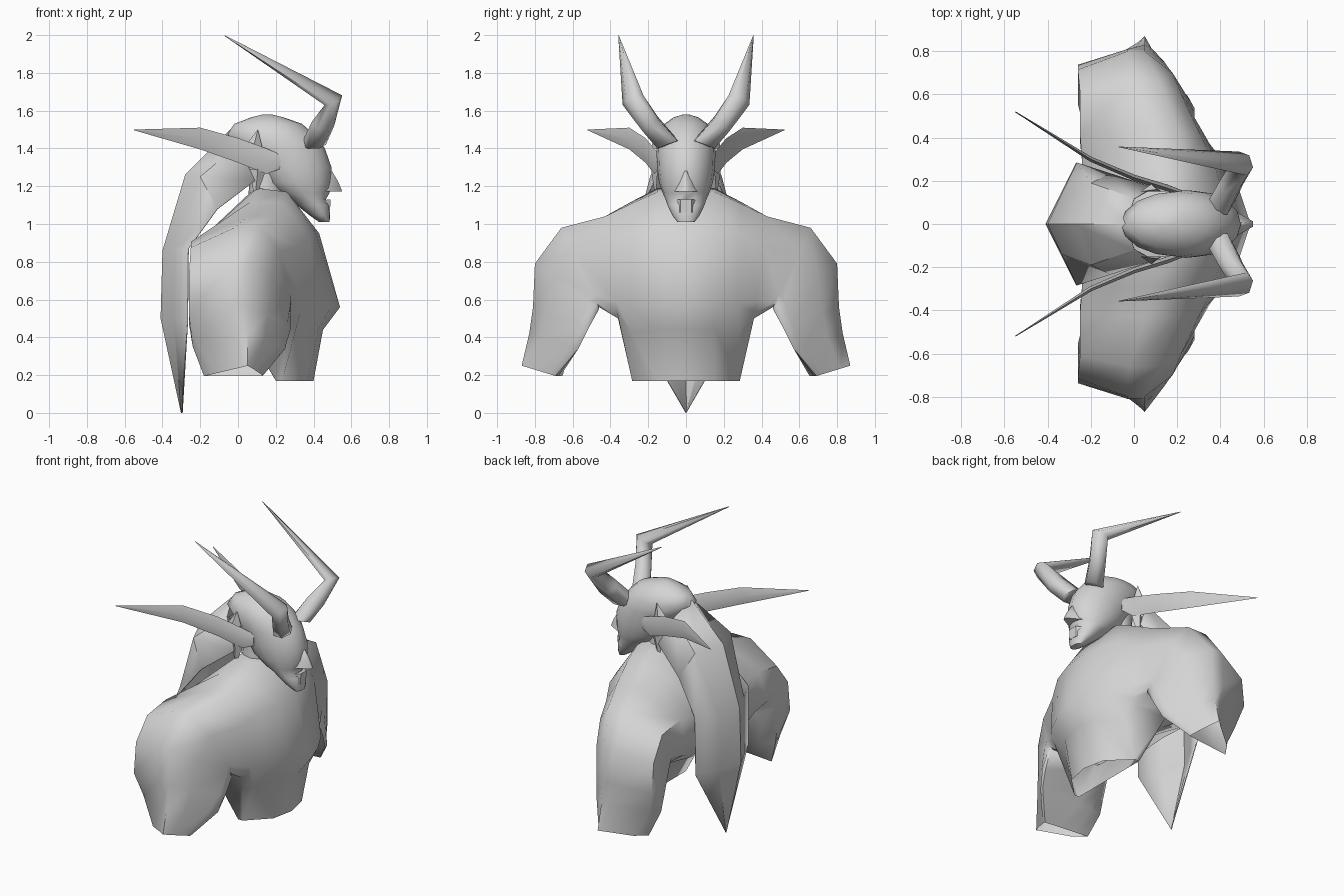
import bpy, bmesh, math
from mathutils import Vector

skin = bpy.data.materials.new("stone grey")
skin.diffuse_color = (0.66, 0.66, 0.66, 1)


def finish(name, bm, angle=45):
    """Turn a bmesh into a named, shaded object."""
    bmesh.ops.remove_doubles(bm, verts=bm.verts, dist=0.0005)
    bmesh.ops.recalc_face_normals(bm, faces=bm.faces)
    me = bpy.data.meshes.new(name)
    bm.to_mesh(me)
    bm.free()
    me.materials.append(skin)
    ob = bpy.data.objects.new(name, me)
    bpy.context.collection.objects.link(ob)
    bpy.ops.object.select_all(action='DESELECT')
    ob.select_set(True)
    bpy.context.view_layer.objects.active = ob
    bpy.ops.object.shade_smooth_by_angle(angle=math.radians(angle))
    return ob


def loft(name, rings, angle=45, caps=True, skip=None):
    """Skin a list of equal-length point rings; skip leaves an open slot."""
    bm = bmesh.new()
    vr = [[bm.verts.new(p) for p in r] for r in rings]
    n = len(vr[0])
    for k, (a, b) in enumerate(zip(vr, vr[1:])):
        for i in range(n):
            if not (skip and skip(k, i)):
                bm.faces.new((a[i], a[(i + 1) % n], b[(i + 1) % n], b[i]))
    if caps:
        bm.faces.new(vr[0])
        bm.faces.new(vr[-1])
    return finish(name, bm, angle)


def level_ring(z, xb, xm, xf, hw, n=16):
    """Horizontal oval: back, widest and front x, half width."""
    pts = []
    for i in range(n):
        t = 2 * math.pi * i / n
        c, s = math.cos(t), math.sin(t)
        pts.append((xm + c * ((xf - xm) if c > 0 else (xm - xb)), s * hw, z))
    return pts


# Trunk sections: y, then (x, z) down the front, under the waist, up the back
trunk = [
    (0.00, ((0.26, 1.17), (0.43, 0.95), (0.54, 0.56), (0.45, 0.44), (0.40, 0.17),
            (0.20, 0.17), (0.03, 0.46), (-0.23, 0.62), (-0.24, 0.88), (0.10, 1.20))),
    (0.15, ((0.26, 1.17), (0.41, 0.95), (0.49, 0.56), (0.425, 0.44), (0.37, 0.17),
            (0.20, 0.17), (0.03, 0.46), (-0.24, 0.62), (-0.24, 0.88), (0.10, 1.19))),
    (0.285, ((0.24, 1.11), (0.37, 0.94), (0.42, 0.57), (0.31, 0.42), (0.235, 0.17),
             (0.20, 0.17), (0.05, 0.45), (-0.24, 0.60), (-0.24, 0.88), (0.07, 1.12)))]

# Arm sections: outer (y, z), inner (y, z), x of the same ten points
DEPTH = (0, 0.30, 0.83, 0.94, 1, 1, 0.92, 0.72, 0.25, 0)
WRAP = (0, 0.30, 0.80, 0.92, 1, 1, 1, 0.85, 0.52, 0.08)
STUMP = (0, 0.30, 0.80, 0.92, 1, 1.08, 1.14, 1.2, 0.75, 0.15)
arms = [
    ((0.43, 1.04), (0.36, 0.50), DEPTH, (0.21, 0.31, 0.35, 0.33, 0.28, 0.05, -0.10, -0.25, -0.25, 0.05)),
    ((0.66, 0.98), (0.46, 0.56), DEPTH, (0.12, 0.22, 0.28, 0.28, 0.26, -0.05, -0.15, -0.25, -0.25, -0.02)),
    ((0.80, 0.79), (0.46, 0.55), DEPTH, (0.05, 0.18, 0.28, 0.28, 0.28, -0.08, -0.18, -0.26, -0.26, -0.03)),
    ((0.81, 0.56), (0.52, 0.44), DEPTH, (0.05, 0.16, 0.26, 0.28, 0.27, -0.08, -0.18, -0.26, -0.26, -0.03)),
    ((0.83, 0.42), (0.57, 0.34), WRAP, (0.05, 0.14, 0.22, 0.25, 0.25, -0.04, -0.14, -0.24, -0.22, 0.00)),
    ((0.87, 0.25), (0.69, 0.195), STUMP, (0.05, 0.08, 0.12, 0.13, 0.13, 0.03, -0.08, -0.18, -0.12, 0.02))]


def arm_ring(section):
    o, i, depth, xs = Vector(section[0]), Vector(section[1]), section[2], section[3]
    return [(x, *(o + (i - o) * t)) for x, t in zip(xs, depth)]


half = [[(x, y, z) for x, z in pts] for y, pts in trunk]
half += [arm_ring(s) for s in arms]
for ring in half[-1:]:  # keep the cut end of the arm level at the back
    ring[:] = [(x, y, max(z, 0.195)) for x, y, z in ring]
mirrored = [[(x, -y, z) for x, y, z in r] for r in half[:0:-1]]
mid = len(mirrored)
# Open under the waist and at the arm ends
loft("chest_and_arms", mirrored + half, 65, False,
     lambda k, i: i == 4 and mid - 2 <= k <= mid + 1)

# Neck
loft("neck", [level_ring(1.08, 0.05, 0.15, 0.27, 0.13, 10),
              level_ring(1.22, 0.06, 0.14, 0.24, 0.11, 10),
              level_ring(1.38, 0.04, 0.15, 0.28, 0.11, 10)])

# Head, with narrow jaw at the front
loft("head", [level_ring(*r) for r in (
    (1.01, 0.43, 0.46, 0.485, 0.045), (1.045, 0.38, 0.44, 0.487, 0.072),
    (1.10, 0.31, 0.40, 0.485, 0.098), (1.13, 0.27, 0.38, 0.465, 0.108),
    (1.165, 0.21, 0.34, 0.485, 0.124), (1.22, 0.14, 0.31, 0.495, 0.143),
    (1.30, 0.09, 0.28, 0.495, 0.153), (1.40, 0.00, 0.24, 0.46, 0.157),
    (1.47, -0.06, 0.2, 0.405, 0.15), (1.53, -0.02, 0.18, 0.34, 0.115),
    (1.565, 0.07, 0.17, 0.24, 0.065), (1.58, 0.13, 0.155, 0.18, 0.015))], 60)

# Nose and lower lip wedges
loft("nose", [[(0.45, -0.07, 1.172), (0.552, -0.012, 1.172), (0.552, 0.012, 1.172), (0.45, 0.07, 1.172)],
              [(0.45, -0.05, 1.22), (0.53, -0.010, 1.225), (0.53, 0.010, 1.225), (0.45, 0.05, 1.22)],
              [(0.45, -0.02, 1.28), (0.497, -0.006, 1.28), (0.497, 0.006, 1.28), (0.45, 0.02, 1.28)]], 70)
loft("lower_lip", [[(0.42, -0.07, 1.06), (0.487, -0.03, 1.06), (0.487, 0.03, 1.06), (0.42, 0.07, 1.06)],
                   [(0.42, -0.075, 1.125), (0.49, -0.03, 1.13), (0.49, 0.03, 1.13), (0.42, 0.075, 1.125)]])


def tube(name, stations, side, n=6):
    """Tapered tube: centre, ring axes u and v, radius per station."""
    rings = []
    for c, u, v, r in stations:
        c, u, v = Vector(c), Vector(u).normalized(), Vector(v).normalized()
        ring = []
        for i in range(n):
            t = 2 * math.pi * i / n
            q = c + (u * math.cos(t) + v * math.sin(t)) * r
            ring.append((q.x, side * q.y, q.z))
        rings.append(ring)
    loft(name, rings, 80)


for side, tag in ((1, "left"), (-1, "right")):
    # Horn: rises outward, then bends sharply back
    tube("horn_" + tag, [
        ((0.40, 0.095, 1.42), (1, 0.1, 0), (0, 0.8, -0.3), 0.066),
        ((0.45, 0.19, 1.53), (1, 0, -0.2), (0, 0.7, -0.5), 0.060),
        ((0.505, 0.28, 1.655), (0.8, -0.3, 0.45), (0.1, 0.85, -0.2), 0.056),
        ((-0.07, 0.357, 1.997), (0.5, 0, 0.8), (0, 1, 0), 0.002)], side)

    # Long swept ear blade: x, y, top z, bottom z, thickness
    ear = []
    for x, y, top, low, th in ((0.22, 0.145, 1.37, 1.29, 0.010), (0.15, 0.168, 1.40, 1.265, 0.014),
                               (0.0, 0.215, 1.455, 1.325, 0.012), (-0.2, 0.30, 1.51, 1.395, 0.010),
                               (-0.55, 0.52, 1.50, 1.496, 0.002)):
        m = (top + low) / 2
        ear.append([(x, side * y, top), (x + th / 2, side * (y + th), m),
                    (x, side * y, low), (x - th / 2, side * (y - th), m)])
    loft("ear_" + tag, ear, 60)

    # Small spikes above and below the ear
    for label, base_z, tip_z, xa, xb, xt in (("lower", 1.29, 1.13, 0.06, 0.15, 0.09),
                                             ("upper", 1.40, 1.50, 0.03, 0.13, 0.105)):
        y = 0.15
        bottom = [(xa, side * y, base_z), (xb, side * y, base_z), ((xa + xb) / 2, side * (y + 0.035), base_z)]
        tip = [(xt + d, side * (y + 0.01 + e), tip_z) for d, e in ((-0.001, 0), (0.001, 0), (0, 0.001))]
        loft("ear_spike_%s_%s" % (label, tag), [bottom, tip])

# Hair mane: folded sheet from the crown down to one pointed tip
rows = [  # centre (x, z), fold (x, y, z), edge (x, y, z)
    ((-0.04, 1.50), (0.0, 0.12, 1.42), (0.09, 0.17, 1.23)),
    ((-0.28, 1.26), (-0.20, 0.19, 1.25), (-0.11, 0.235, 1.08)),
    ((-0.40, 0.86), (-0.335, 0.14, 0.865), (-0.265, 0.285, 0.87)),
    ((-0.41, 0.50), (-0.34, 0.14, 0.49), (-0.27, 0.28, 0.48)),
    ((-0.302, 0.0), (-0.30, 0.001, 0.0), (-0.298, 0.002, 0.0))]
bm = bmesh.new()
grid = []
for (cx, cz), f, e in rows:
    line = [(e[0], -e[1], e[2]), (f[0], -f[1], f[2]), (cx, 0, cz), f, e]
    grid.append([bm.verts.new(p) for p in line])
for a, b in zip(grid, grid[1:]):
    for i in range(4):
        bm.faces.new((a[i], b[i], b[i + 1], a[i + 1]))
mane = finish("hair_mane", bm, 32)
thick = mane.modifiers.new("thickness", 'SOLIDIFY')
thick.thickness = 0.006
